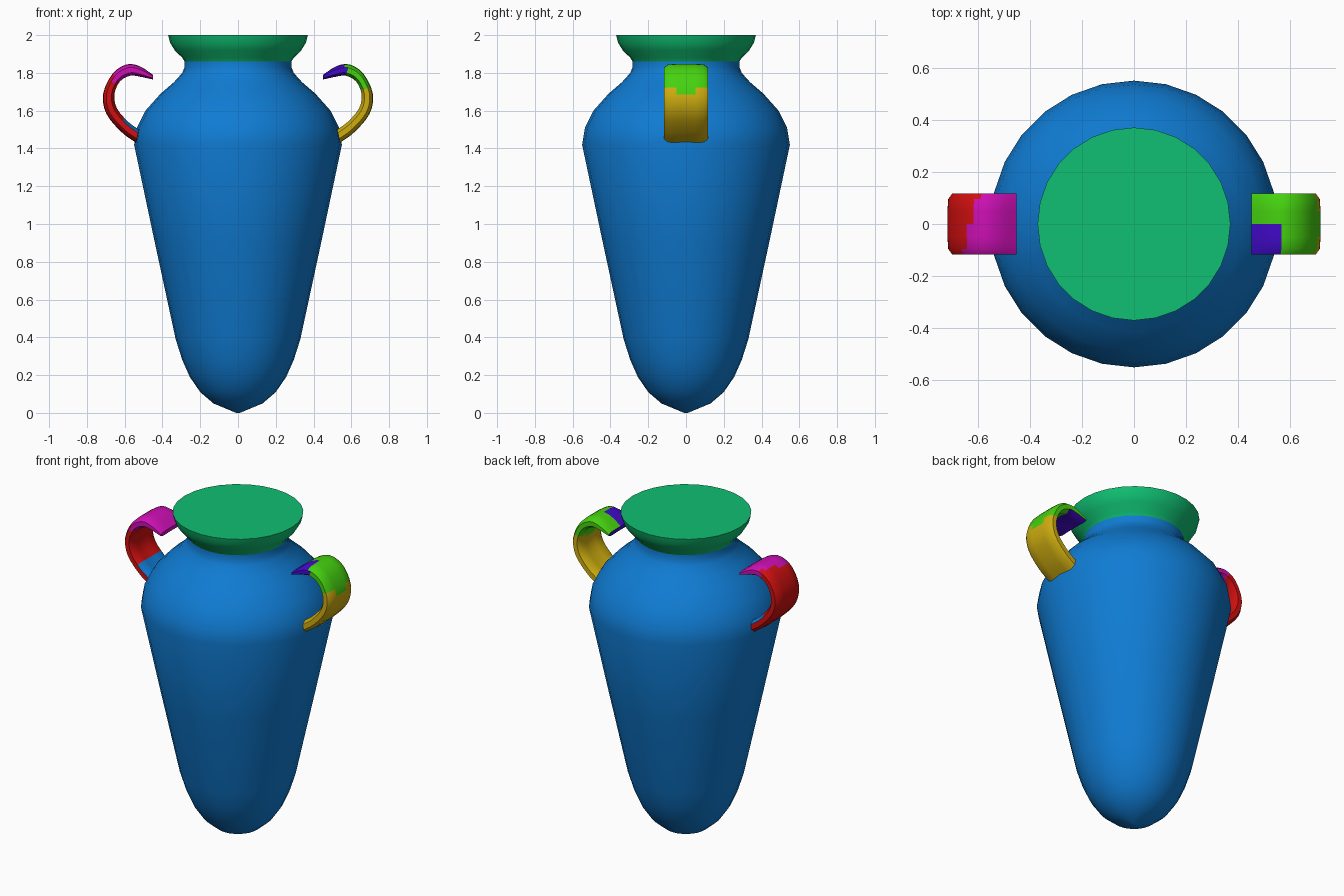
import bpy, bmesh, math
from mathutils import Vector

cube = bpy.data.objects.get("Cube")
if cube:
    bpy.data.objects.remove(cube)


def material(name, rgb):
    m = bpy.data.materials.new(name)
    m.use_nodes = True
    m.diffuse_color = (*rgb, 1)
    m.node_tree.nodes["Principled BSDF"].inputs["Base Color"].default_value = (*rgb, 1)
    return m


blue = material("blue", (0.005, 0.20, 0.65))
green = material("sea_green", (0.005, 0.53, 0.17))
red = material("red", (0.64, 0.005, 0.005))
magenta = material("magenta", (0.61, 0.005, 0.46))
lime = material("lime", (0.06, 0.64, 0.005))
yellow = material("yellow", (0.62, 0.42, 0.005))
violet = material("violet", (0.053, 0.003, 0.58))


def finish(bm, name, mats, rule, angle):
    """Turn a bmesh into an object, colouring each face by rule."""
    bmesh.ops.recalc_face_normals(bm, faces=bm.faces)
    for f in bm.faces:
        f.material_index = rule(f)
    mesh = bpy.data.meshes.new(name)
    bm.to_mesh(mesh)
    bm.free()
    ob = bpy.data.objects.new(name, mesh)
    bpy.context.collection.objects.link(ob)
    for m in mats:
        mesh.materials.append(m)
    bpy.ops.object.select_all(action="DESELECT")
    ob.select_set(True)
    bpy.context.view_layer.objects.active = ob
    bpy.ops.object.shade_smooth_by_angle(angle=math.radians(angle))


def bridge(bm, a, b):
    n = len(a)
    for i in range(n):
        bm.faces.new((a[i], a[(i + 1) % n], b[(i + 1) % n], b[i]))


def lathe(name, profile, mat, sides=28):
    bm = bmesh.new()
    rings = []
    for r, z in profile:
        rings.append([bm.verts.new((r * math.cos(k * math.tau / sides),
                                    r * math.sin(k * math.tau / sides), z))
                      for k in range(sides)])
    for a, b in zip(rings, rings[1:]):
        bridge(bm, a, b)
    bm.faces.new(rings[0])
    bm.faces.new(rings[-1])
    finish(bm, name, [mat], lambda f: 0, 32)


# Body with pointed foot, and the flared, closed rim
lathe("body", [(0.01, 0), (0.13, 0.05), (0.2, 0.11), (0.255, 0.19), (0.295, 0.28),
               (0.33, 0.39), (0.44, 0.9), (0.55, 1.42), (0.535, 1.51), (0.49, 1.6),
               (0.41, 1.69), (0.34, 1.75), (0.295, 1.8), (0.283, 1.83), (0.283, 1.86)], blue)
lathe("rim", [(0.283, 1.86), (0.295, 1.88), (0.335, 1.92), (0.36, 1.96), (0.37, 2.0)], green)

# Handle side profile, from the free upper tip to the shoulder
OUTER = [(.45, 1.79), (.52, 1.835), (.59, 1.845), (.665, 1.795), (.715, 1.685),
         (.695, 1.58), (.615, 1.485), (.54, 1.43)]
INNER = [(.45, 1.765), (.52, 1.78), (.57, 1.785), (.625, 1.755), (.655, 1.685),
         (.64, 1.61), (.58, 1.54), (.525, 1.5)]


def smooth_path(points, steps=3):
    """Catmull-Rom curve through the points."""
    p = [Vector(q) for q in points]
    p = [2 * p[0] - p[1]] + p + [2 * p[-1] - p[-2]]
    out = []
    for i in range(1, len(p) - 2):
        a, b, c, d = p[i - 1:i + 3]
        for s in range(steps):
            t = s / steps
            out.append(0.5 * (2 * b + (c - a) * t + (2 * a - 5 * b + 4 * c - d) * t * t
                              + (3 * b - a - 3 * c + d) * t ** 3))
    return out + [p[-2]]


# Cross-section: (sideways, inner-to-outer fraction)
half = [(0.0, 1), (0.05, 1), (0.095, 0.95), (0.117, 0.7), (0.117, 0.25), (0.09, 0), (0.045, 0.1)]
SECTION = half + [(0, 0.1)] + [(-y, t) for y, t in reversed(half[1:])]


def handle(name, side, mats, rule):
    bm = bmesh.new()
    rings = []
    for o, i in zip(smooth_path(OUTER), smooth_path(INNER)):
        ring = []
        for y, t in SECTION:
            q = i.lerp(o, t)
            ring.append(bm.verts.new((side * q.x, y, q.y)))
        rings.append(ring)
    for a, b in zip(rings, rings[1:]):
        bridge(bm, a, b)
    bm.faces.new(rings[0])
    bm.faces.new(rings[-1])
    finish(bm, name, mats, rule, 40)


def left_rule(f):
    c = f.calc_center_median()
    if c.z > 1.7 and c.x < 0.57 and (c.y < 0 or f.normal.z < -0.3):
        return 2
    return 0 if c.z > 1.69 + 0.3 * abs(c.y) else 1


def right_rule(f):
    c = f.calc_center_median()
    if c.z < 1.56 and c.x > -0.6 and f.normal.x > 0.2:
        return 2
    return 0 if c.z > 1.75 and c.x > -0.63 + 0.3 * c.y else 1


handle("left_handle", 1, [lime, yellow, violet], left_rule)
handle("right_handle", -1, [magenta, red, blue], right_rule)
